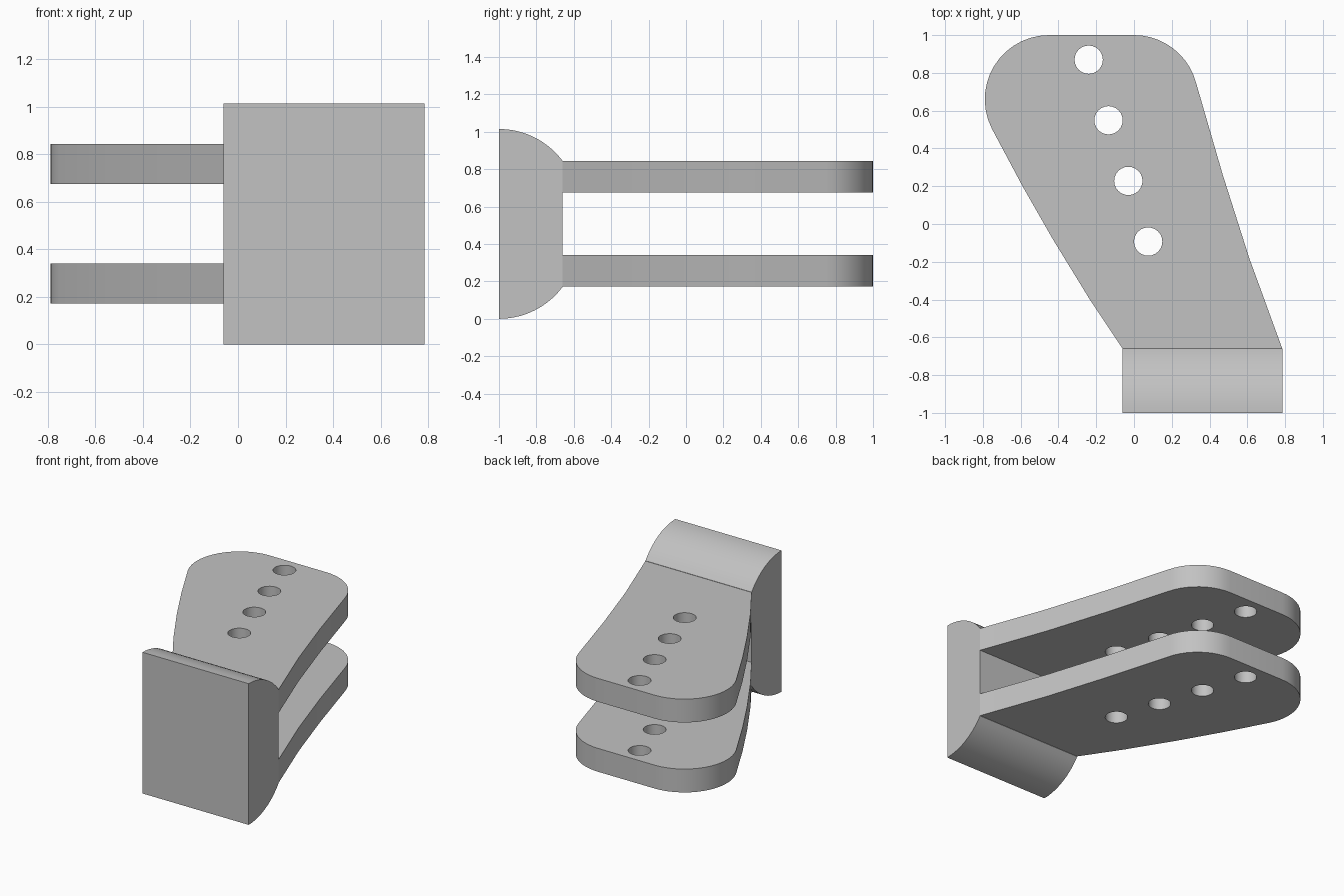
import bpy, bmesh
from math import cos, sin, radians, asin, degrees
from mathutils import Vector

cube = bpy.data.objects.get("Cube")
if cube:
    bpy.data.objects.remove(cube, do_unlink=True)

grey = bpy.data.materials.new("light grey")
grey.use_nodes = True
COLOUR = (0.54, 0.54, 0.54, 1)
grey.diffuse_color = COLOUR
grey.node_tree.nodes["Principled BSDF"].inputs["Base Color"].default_value = COLOUR


def arc(cx, cy, r, start, end, steps):
    """Points along a circular arc, angles in degrees."""
    angles = [radians(start + (end - start) * i / steps) for i in range(steps + 1)]
    return [(cx + r * cos(a), cy + r * sin(a)) for a in angles]


def extrude_loops(name, loops, to_3d, offset):
    """Fill an outline (with optional hole loops) and extrude it to a solid."""
    bm = bmesh.new()
    edges = []
    for loop in loops:
        verts = [bm.verts.new(to_3d(*p)) for p in loop]
        edges += [bm.edges.new((v, verts[i - 1])) for i, v in enumerate(verts)]
    bmesh.ops.triangle_fill(bm, edges=edges, use_beauty=True)
    result = bmesh.ops.extrude_face_region(bm, geom=bm.faces[:], use_keep_orig=True)
    moved = [g for g in result["geom"] if isinstance(g, bmesh.types.BMVert)]
    bmesh.ops.translate(bm, verts=moved, vec=Vector(offset))
    bmesh.ops.recalc_face_normals(bm, faces=bm.faces[:])
    mesh = bpy.data.meshes.new(name)
    bm.to_mesh(mesh)
    bm.free()
    mesh.materials.append(grey)
    obj = bpy.data.objects.new(name, mesh)
    bpy.context.collection.objects.link(obj)
    bpy.ops.object.select_all(action="DESELECT")
    obj.select_set(True)
    bpy.context.view_layer.objects.active = obj
    bpy.ops.object.shade_smooth_by_angle(angle=radians(25))


HEIGHT, LEFT, RIGHT, JOINT = 1.015, -0.06, 0.785, -0.66

# Mounting block: flat front, curved shoulders, flat back
R = 0.425
sweep = degrees(asin((JOINT + 1) / R))
upper = arc(-1, HEIGHT - R, R, 90, 90 - sweep, 10)
lower = [(y, HEIGHT - z) for y, z in reversed(upper)]
extrude_loops("mounting_block", [upper + lower],
              lambda y, z: (LEFT, y, z), (RIGHT - LEFT, 0, 0))

# Plate outline: gently curved sides with two rounded far corners
outline = [(LEFT, JOINT), (-0.24, -0.39), (-0.43, -0.08), (-0.59, 0.2)]
outline += arc(-0.45, 0.66, 0.34, 207, 90, 14)
outline += arc(0, 0.66, 0.34, 90, 15, 10)
outline += [(0.47, 0.26), (0.61, -0.18), (RIGHT, JOINT)]

# Four evenly spaced pin holes
holes = [arc(-0.24 + 0.105 * i, 0.87 - 0.321 * i, 0.075, 0, 345, 23) for i in range(4)]

# Two parallel plates
for name, base in (("lower_plate", 0.172), ("upper_plate", 0.675)):
    extrude_loops(name, [outline] + holes,
                  lambda x, y, z=base: (x, y, z), (0, 0, 0.168))
